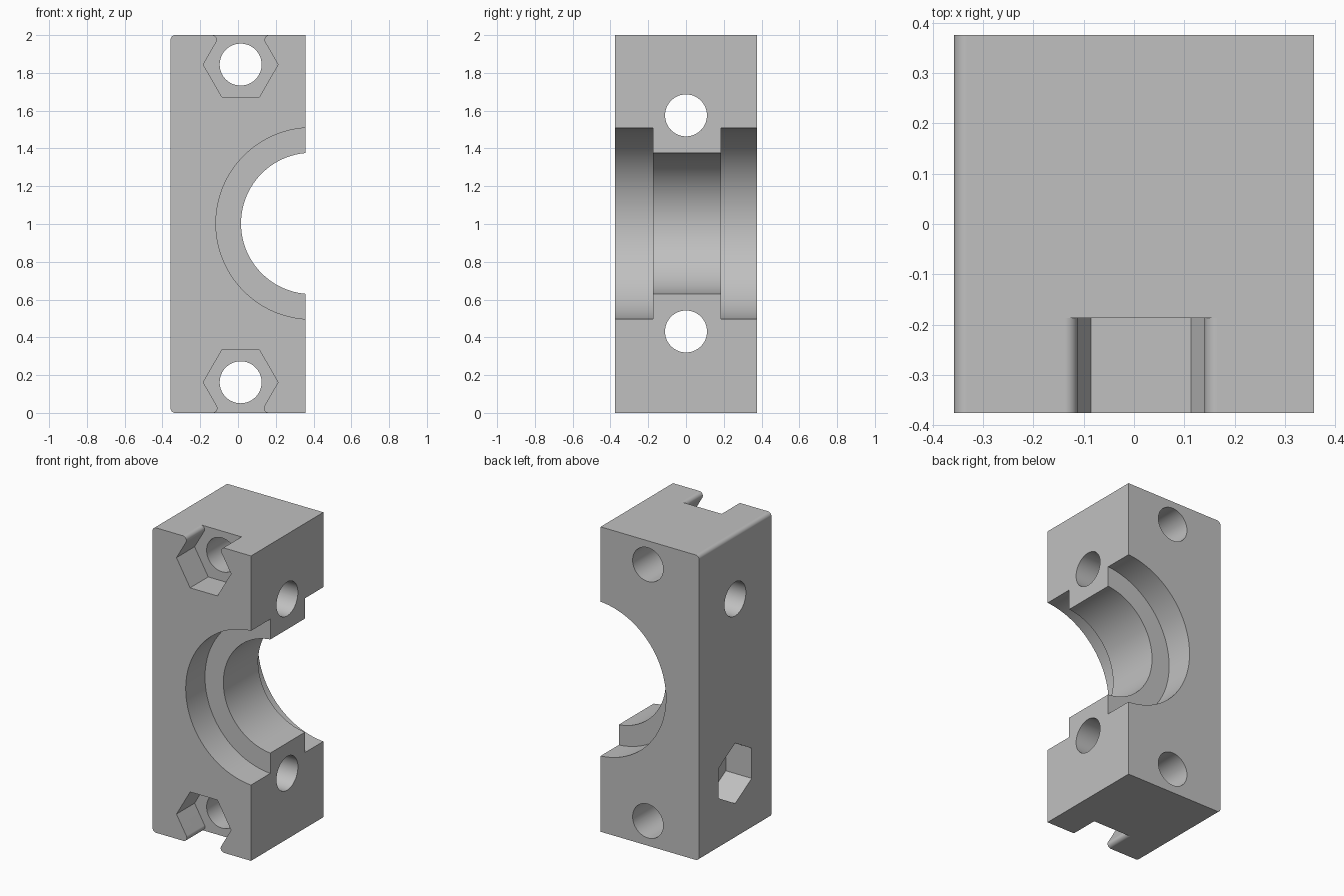
import bpy, bmesh
from math import sin, cos, pi, radians, sqrt

if "Cube" in bpy.data.objects:
    bpy.data.objects.remove(bpy.data.objects["Cube"], do_unlink=True)

HALF_X, HALF_Y, HEIGHT = 0.357, 0.375, 2.0
MID_Z = HEIGHT / 2 + 0.003
FILLET = 0.025
HOLE_R, HEX_R, HEX_DEPTH = 0.111, 0.198, 0.188
SCREW_X = 0.014

grey = bpy.data.materials.new("plain grey")
grey.use_nodes = True
grey.diffuse_color = (0.53, 0.53, 0.53, 1)
grey.node_tree.nodes["Principled BSDF"].inputs["Base Color"].default_value = grey.diffuse_color


def ring(cu, cv, r, count, turn=0.0):
    return [(cu + r * cos(turn + 2 * pi * i / count),
             cv + r * sin(turn + 2 * pi * i / count)) for i in range(count)]


def prism(name, outline, axis, start, end):
    """Extrude an outline, given in (x, z) or (y, z), along the other level axis."""
    bm = bmesh.new()
    place = {"y": lambda u, v: (u, start, v), "x": lambda u, v: (start, u, v)}[axis]
    face = bm.faces.new([bm.verts.new(place(u, v)) for u, v in outline])
    moved = bmesh.ops.extrude_face_region(bm, geom=[face])["geom"]
    step = (0, end - start, 0) if axis == "y" else (end - start, 0, 0)
    bmesh.ops.translate(bm, vec=step, verts=[g for g in moved if isinstance(g, bmesh.types.BMVert)])
    bmesh.ops.recalc_face_normals(bm, faces=bm.faces)
    mesh = bpy.data.meshes.new(name)
    bm.to_mesh(mesh)
    bm.free()
    mesh.materials.append(grey)
    obj = bpy.data.objects.new(name, mesh)
    bpy.context.collection.objects.link(obj)
    return obj


def cut(target, cutter):
    cutter.hide_render = True
    mod = target.modifiers.new("cut", "BOOLEAN")
    mod.operation, mod.solver, mod.object = "DIFFERENCE", "EXACT", cutter
    bpy.context.view_layer.objects.active = target
    bpy.ops.object.modifier_apply(modifier=mod.name)
    bpy.data.objects.remove(cutter, do_unlink=True)


def nut_slot_outline(centre_z, up):
    """Hexagon that breaks through the end of the block with rounded lips."""
    top = (HEIGHT - centre_z) if up > 0 else centre_z
    flat = HEX_R * sqrt(3) / 2
    corner = HEX_R / 2 + (flat - top) / sqrt(3)
    lip_u, lip_v = corner + sqrt(3) * FILLET, top - FILLET
    half = [(lip_u, top + 0.1)]
    for i in range(11):
        a = radians(90 + 12 * i)
        half.append((lip_u + FILLET * cos(a), lip_v + FILLET * sin(a)))
    half += [(HEX_R, 0), (HEX_R / 2, -flat)]
    whole = half + [(-u, v) for u, v in reversed(half)]
    return [(SCREW_X + u, centre_z + up * v) for u, v in whole]


# Block with its two outer long edges rounded
outline = [(HALF_X, 0), (HALF_X, HEIGHT)]
for centre_z, first in ((HEIGHT - FILLET, 90), (FILLET, 180)):
    for i in range(9):
        a = radians(first + 90 * i / 8)
        outline.append((-HALF_X + FILLET + FILLET * cos(a), centre_z + FILLET * sin(a)))
block = prism("clamp_half", outline, "y", -HALF_Y, HALF_Y)

# Bearing bore with a wider seat at each face
BORE_X = 0.39
cut(block, prism("bore", ring(BORE_X, MID_Z, 0.374, 128), "y", -0.6, 0.6))
for start, end in ((-0.6, -0.175), (0.186, 0.6)):
    cut(block, prism("bearing_seat", ring(BORE_X, MID_Z, 0.507, 128), "y", start, end))

# Front screw holes with open nut slots
for up in (1, -1):
    z = MID_Z + up * 0.841
    cut(block, prism("front_hole", ring(SCREW_X, z, HOLE_R, 64), "y", -0.6, 0.6))
    cut(block, prism("nut_slot", nut_slot_outline(z, up), "y", -0.6, -HALF_Y + HEX_DEPTH))

# Clamping screw holes, the lower one with a nut pocket on the outer side
for up in (1, -1):
    z = MID_Z + up * 0.572
    cut(block, prism("clamp_hole", ring(0, z, HOLE_R, 64), "x", -0.6, 0.6))
cut(block, prism("nut_pocket", ring(0, MID_Z - 0.572, HEX_R, 6, pi / 2), "x",
                 -0.6, -HALF_X + HEX_DEPTH))

# Smooth round walls, keep flat faces crisp
bpy.ops.object.select_all(action="DESELECT")
block.select_set(True)
bpy.context.view_layer.objects.active = block
bpy.ops.object.shade_smooth_by_angle(angle=radians(25))
weighted = block.modifiers.new("even_normals", "WEIGHTED_NORMAL")
weighted.keep_sharp = True
